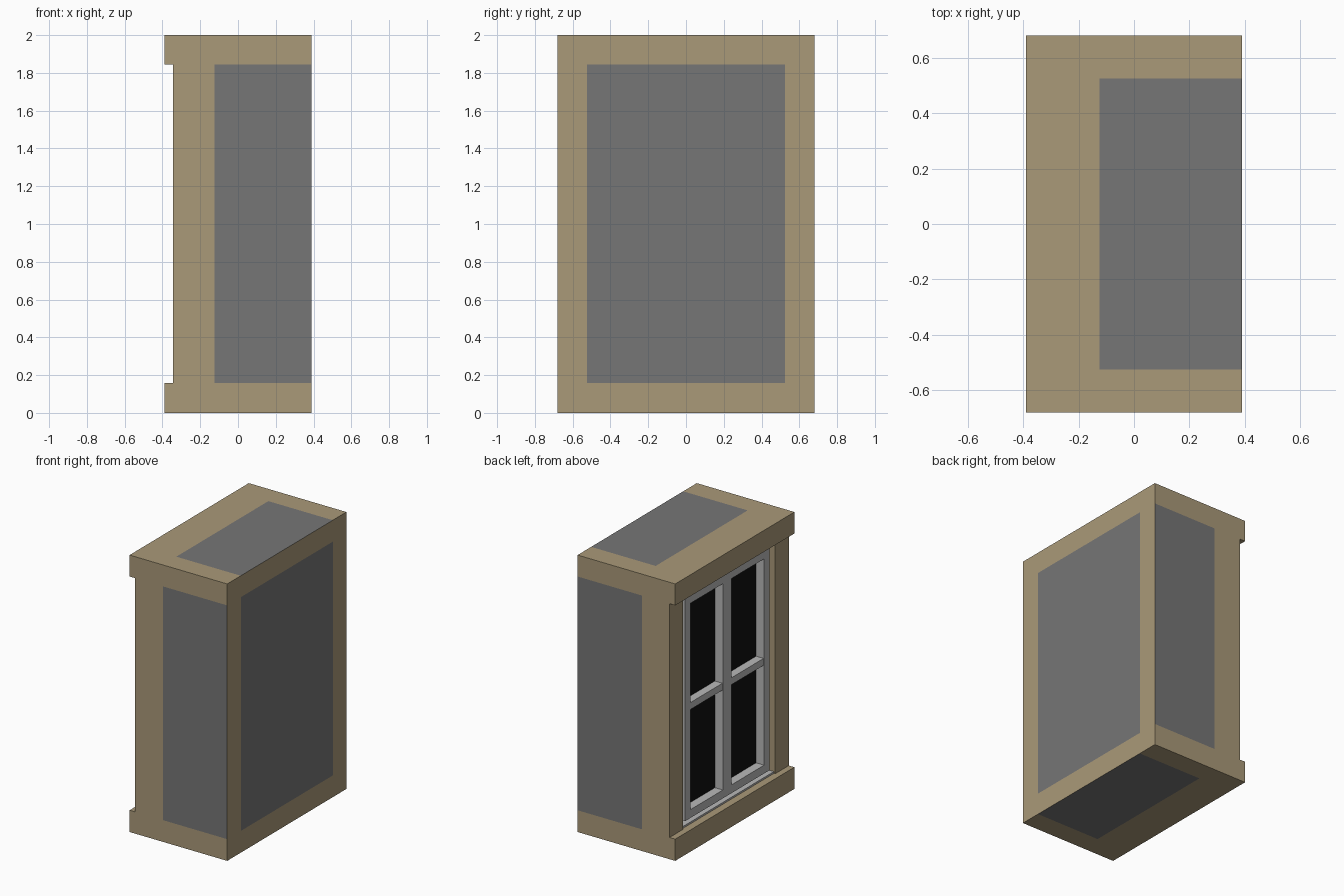
import bpy, bmesh
from mathutils import Vector

if "Cube" in bpy.data.objects:
    bpy.data.objects.remove(bpy.data.objects["Cube"])


def material(name, rgb):
    m = bpy.data.materials.new(name)
    m.diffuse_color = (*rgb, 1)
    m.use_nodes = True
    m.node_tree.nodes["Principled BSDF"].inputs["Base Color"].default_value = m.diffuse_color
    return m


tan = material("tan_stone", (0.40, 0.32, 0.19))
dark_grey = material("wall_grey", (0.18, 0.18, 0.18))
frame_grey = material("frame_grey", (0.48, 0.48, 0.48))
black = material("dark_glass", (0.005, 0.005, 0.005))


def add_box(bm, x, y, z):
    """Box from (min, max) pairs."""
    verts = bmesh.ops.create_cube(bm, size=1)["verts"]
    for v in verts:
        v.co = Vector([lo + (c + 0.5) * (hi - lo) for c, (lo, hi) in zip(v.co, (x, y, z))])


def finish(bm, name, mats):
    bmesh.ops.recalc_face_normals(bm, faces=bm.faces)
    me = bpy.data.meshes.new(name)
    bm.to_mesh(me)
    bm.free()
    for m in mats:
        me.materials.append(m)
    ob = bpy.data.objects.new(name, me)
    bpy.context.collection.objects.link(ob)


def boxes(name, mat, *dims):
    bm = bmesh.new()
    for d in dims:
        add_box(bm, *d)
    finish(bm, name, [mat])


X0, X1, Y1 = -0.39, 0.39, 0.68      # outer size
BACK, JAMB = -0.262, -0.345         # recess back and jamb face
YO, ZB, ZT = 0.525, 0.157, 1.845    # opening edges


def push_front(bm, at, to, test):
    """Extrude the front faces lying at x = at that pass the test."""
    faces = [f for f in bm.faces
             if all(abs(v.co.x - at) < 1e-4 for v in f.verts) and test(f.calc_center_median())]
    new = bmesh.ops.extrude_face_region(bm, geom=faces)["geom"]
    for v in (g for g in new if isinstance(g, bmesh.types.BMVert)):
        v.co.x = to
    old = [f for f in faces if f.is_valid]
    if old:
        bmesh.ops.delete(bm, geom=old, context='FACES')


# wall block: grid cut, with jambs, lintel and sill extruded from the window side
bm = bmesh.new()
add_box(bm, (BACK, X1), (-Y1, Y1), (0, 2))
for axis, pos in ((0, -0.125), (1, -YO), (1, YO), (2, ZB), (2, ZT)):
    co, no = Vector(), Vector()
    co[axis], no[axis] = pos, 1
    bmesh.ops.bisect_plane(bm, geom=bm.verts[:] + bm.edges[:] + bm.faces[:],
                           plane_co=co, plane_no=no)
push_front(bm, BACK, JAMB, lambda c: abs(c.y) > YO or not ZB < c.z < ZT)
push_front(bm, JAMB, X0, lambda c: not ZB < c.z < ZT)
# grey panels flush on every outer side, and the back of the recess
for f in bm.faces:
    c = f.calc_center_median()
    in_y = abs(c.y) < YO or abs(c.y) > Y1 - 1e-3
    in_z = ZB < c.z < ZT or c.z < 1e-3 or c.z > 2 - 1e-3
    recess = abs(c.x - BACK) < 1e-4 and abs(c.y) < YO and ZB < c.z < ZT
    f.material_index = int((c.x > -0.125 and in_y and in_z) or recess)
finish(bm, "wall_block", [tan, dark_grey])

# window frame: stiles, rails and centre mullion
FX = (-0.33, BACK + 0.002)
SY, IY, MY = 0.48, 0.42, 0.05
Z0, Z1, RAIL = 0.195, 1.805, 0.06
boxes("window_frame", frame_grey,
      (FX, (-SY, -IY), (Z0, Z1)), (FX, (IY, SY), (Z0, Z1)), (FX, (-MY, MY), (Z0, Z1)),
      *[(FX, span, z) for span in ((-IY, -MY), (MY, IY))
        for z in ((Z0, Z0 + RAIL), (Z1 - RAIL, Z1))])

# horizontal glazing bars
BX = (-0.326, BACK + 0.002)
boxes("glazing_bars", frame_grey,
      (BX, (-IY, -MY), (0.975, 1.025)), (BX, (MY, IY), (0.975, 1.025)))

# inner ledge under the frame
boxes("window_ledge", frame_grey, ((-0.335, BACK), (-YO, YO), (ZB, 0.17)))

# glass
boxes("glass_panes", black,
      *[((BACK - 0.004, BACK + 0.001), s, (Z0 + RAIL, Z1 - RAIL)) for s in ((-IY, -MY), (MY, IY))])
